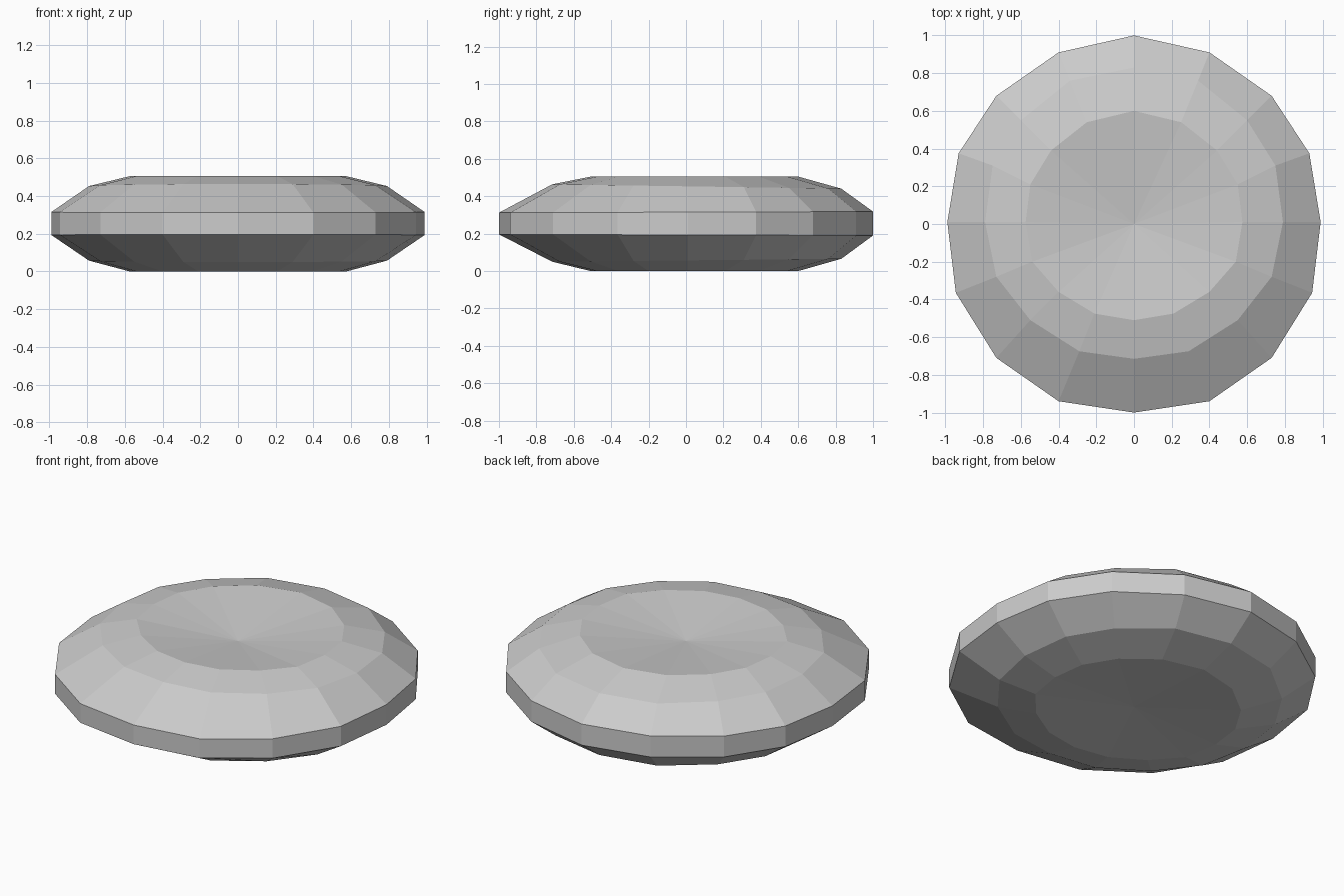
import bpy, bmesh

if "Cube" in bpy.data.objects:
    bpy.data.objects.remove(bpy.data.objects["Cube"])

# Right half outlines, back to front; slightly hand-cut, mirrored to 16 sides
RIM = [(0, 1), (.40, .91), (.73, .68), (.93, .375), (.99, .01),
       (.945, -.365), (.73, -.71), (.40, -.94), (0, -1)]
SHOULDER = [(0, .83), (.34, .76), (.60, .55), (.75, .31), (.79, .01),
            (.73, -.28), (.55, -.51), (.29, -.675), (0, -.715)]
LIP = [(0, .60), (.25, .54), (.44, .39), (.55, .21), (.575, .01),
       (.54, -.20), (.40, -.36), (.21, -.475), (0, -.51)]

bm = bmesh.new()


def ring(half, z, slope=0.0):
    pts = half + [(-x, y) for x, y in half[-2:0:-1]]
    return [bm.verts.new((x, y, z + slope * y)) for x, y in pts]


# Stacked rings from underside to top
rings = [ring(LIP, 0.0),
         ring(SHOULDER, .057, .01),
         ring(RIM, .193, -.003),
         ring(RIM, .315, .003),
         ring(SHOULDER, .453, -.015),
         ring(LIP, .505)]
n = len(rings[0])
for a, b in zip(rings, rings[1:]):
    for i in range(n):
        j = (i + 1) % n
        bm.faces.new((a[i], a[j], b[j], b[i]))

# Dimpled centres
for r, z in ((rings[0], .03), (rings[-1], .44)):
    c = bm.verts.new((0, 0, z))
    for i in range(n):
        bm.faces.new((r[i], r[(i + 1) % n], c))

bmesh.ops.recalc_face_normals(bm, faces=bm.faces)
mesh = bpy.data.meshes.new("dimpled_disc")
bm.to_mesh(mesh)
bm.free()
disc = bpy.data.objects.new("dimpled_disc", mesh)
bpy.context.collection.objects.link(disc)
